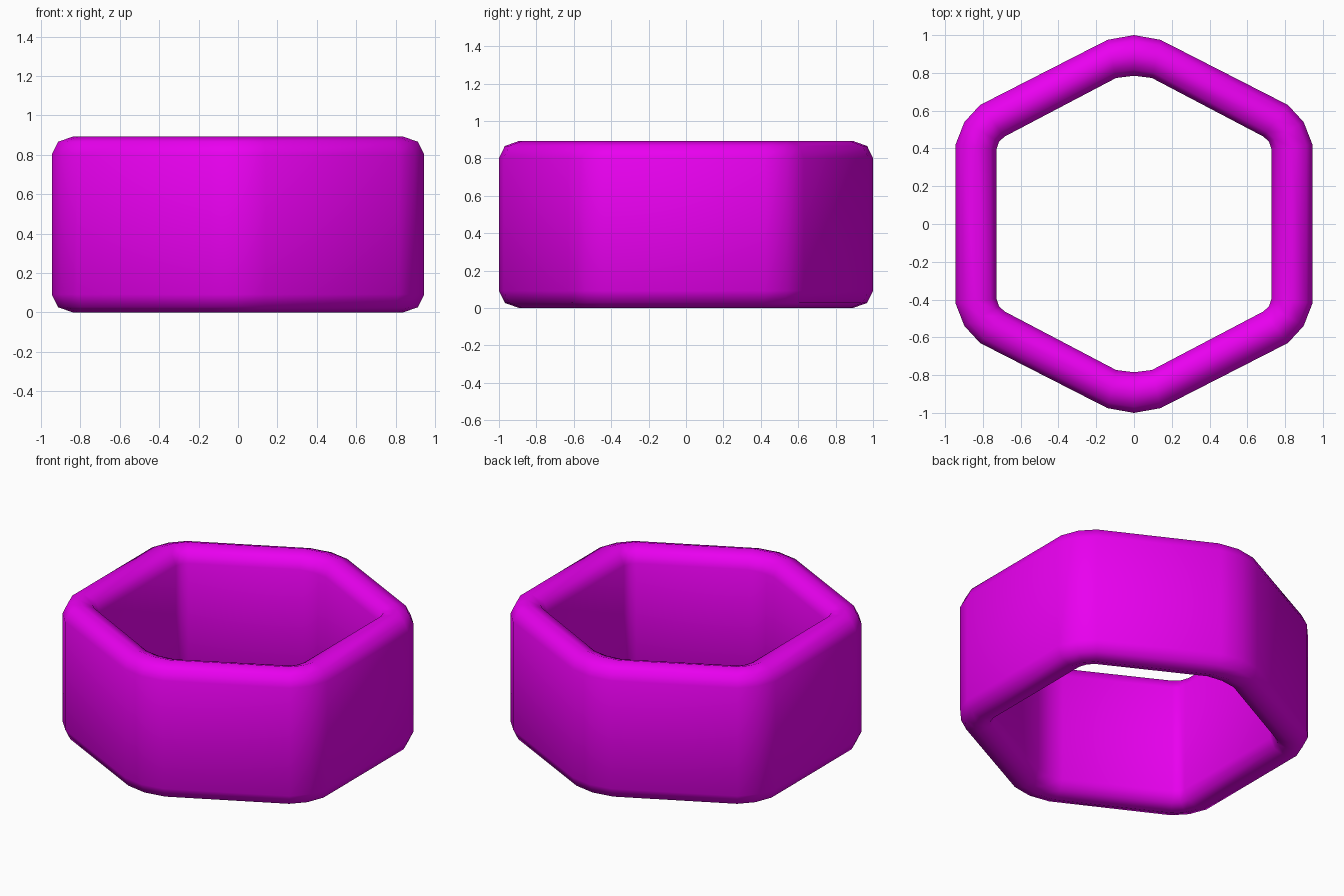
import bpy, bmesh, math

if "Cube" in bpy.data.objects:
    bpy.data.objects.remove(bpy.data.objects["Cube"])

HEIGHT = 0.893
ROUND_Z = 0.092   # height of the rounded rim

# Outline points of one quadrant as (outer xy, inner xy), from +x side to the +y tip
quadrant = [
    ((0.945, 0.42), (0.728, 0.395)),
    ((0.898, 0.54), (0.715, 0.435)),
    ((0.815, 0.63), (0.685, 0.463)),
    ((0.14, 0.975), (0.095, 0.773)),
    ((0.0, 1.0), (0.0, 0.785)),
]


def mirrored(pair, sx, sy):
    return tuple((x * sx, y * sy) for x, y in pair)


# Mirror the quadrant into a full closed hexagon loop
half = quadrant + [mirrored(p, -1, 1) for p in reversed(quadrant[:-1])]
loop = half + [mirrored(p, 1, -1) for p in reversed(half)]

# Wall cross-section: (0 = inner .. 1 = outer, z), with half-round rims
section = []
for base, start in ((HEIGHT - ROUND_Z, 0), (ROUND_Z, 180)):
    for i in range(5):
        a = math.radians(start + 45 * i)
        section.append((0.5 + 0.5 * math.cos(a), base + ROUND_Z * math.sin(a)))

# Hexagonal ring
bm = bmesh.new()
rings = []
for (ox, oy), (ix, iy) in loop:
    rings.append([bm.verts.new((ix + (ox - ix) * t, iy + (oy - iy) * t, z))
                  for t, z in section])
n, m = len(rings), len(section)
for i in range(n):
    a, b = rings[i], rings[(i + 1) % n]
    for j in range(m):
        k = (j + 1) % m
        bm.faces.new((a[j], b[j], b[k], a[k])).smooth = True
bmesh.ops.recalc_face_normals(bm, faces=bm.faces)
mesh = bpy.data.meshes.new("hexagonal_ring")
bm.to_mesh(mesh)
bm.free()

ring = bpy.data.objects.new("hexagonal_ring", mesh)
bpy.context.collection.objects.link(ring)

# Magenta finish
mat = bpy.data.materials.new("magenta")
mat.diffuse_color = (0.82, 0.0, 0.87, 1.0)
mat.use_nodes = True
mat.node_tree.nodes["Principled BSDF"].inputs["Base Color"].default_value = mat.diffuse_color
mesh.materials.append(mat)
